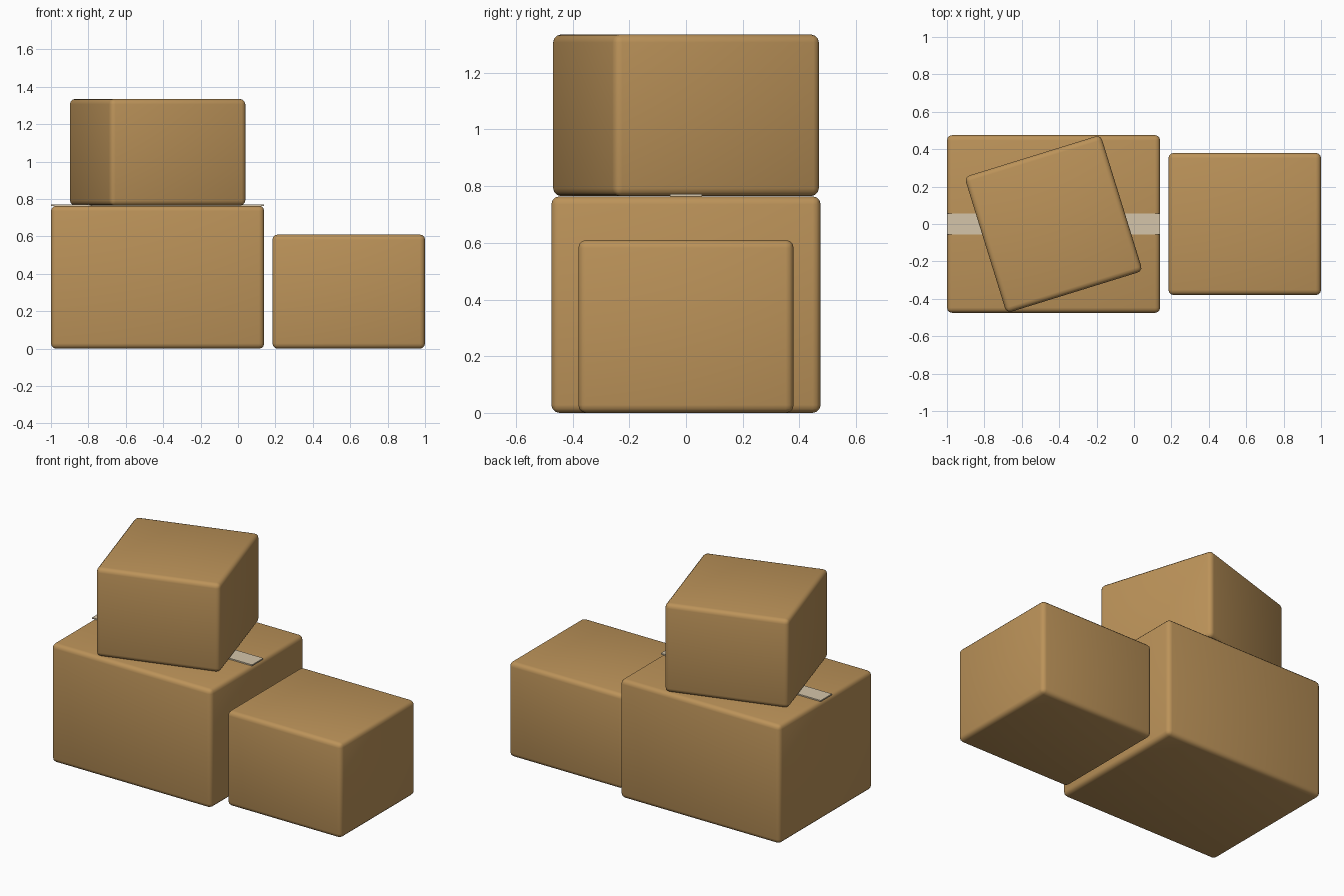
import bpy
from math import radians

cube = bpy.data.objects.get("Cube")
if cube:
    bpy.data.objects.remove(cube, do_unlink=True)


def make_material(name, rgb):
    mat = bpy.data.materials.new(name)
    mat.use_nodes = True
    mat.diffuse_color = (*rgb, 1)
    mat.node_tree.nodes["Principled BSDF"].inputs["Base Color"].default_value = (*rgb, 1)
    return mat


def make_box(name, size, centre, mat, turn=0, round_edge=0):
    bpy.ops.mesh.primitive_cube_add(size=1, location=centre, rotation=(0, 0, turn))
    box = bpy.context.object
    box.name = name
    box.scale = size
    bpy.ops.object.transform_apply(location=False, rotation=False, scale=True)
    box.data.materials.append(mat)
    if round_edge:
        bevel = box.modifiers.new("rounded_edges", "BEVEL")
        bevel.width = round_edge
        bevel.segments = 3
        bpy.ops.object.modifier_apply(modifier=bevel.name)
        bpy.ops.object.shade_smooth_by_angle(angle=radians(35))
    return box


cardboard = make_material("cardboard_tan", (0.50, 0.29, 0.10))
tape = make_material("tape_beige", (0.66, 0.56, 0.40))

# Two boxes on the floor
make_box("large_box", (1.14, 0.95, 0.764), (-0.43, 0, 0.382), cardboard, round_edge=0.028)
make_box("small_box", (0.816, 0.76, 0.61), (0.592, 0, 0.305), cardboard, round_edge=0.028)

# Box stacked at an angle
make_box("stacked_box", (0.762, 0.762, 0.57), (-0.43, 0, 1.05), cardboard,
         turn=radians(17.2), round_edge=0.028)

# Strip of tape along the large box lid
make_box("tape_strip", (1.14, 0.114, 0.008), (-0.43, 0, 0.768), tape)
